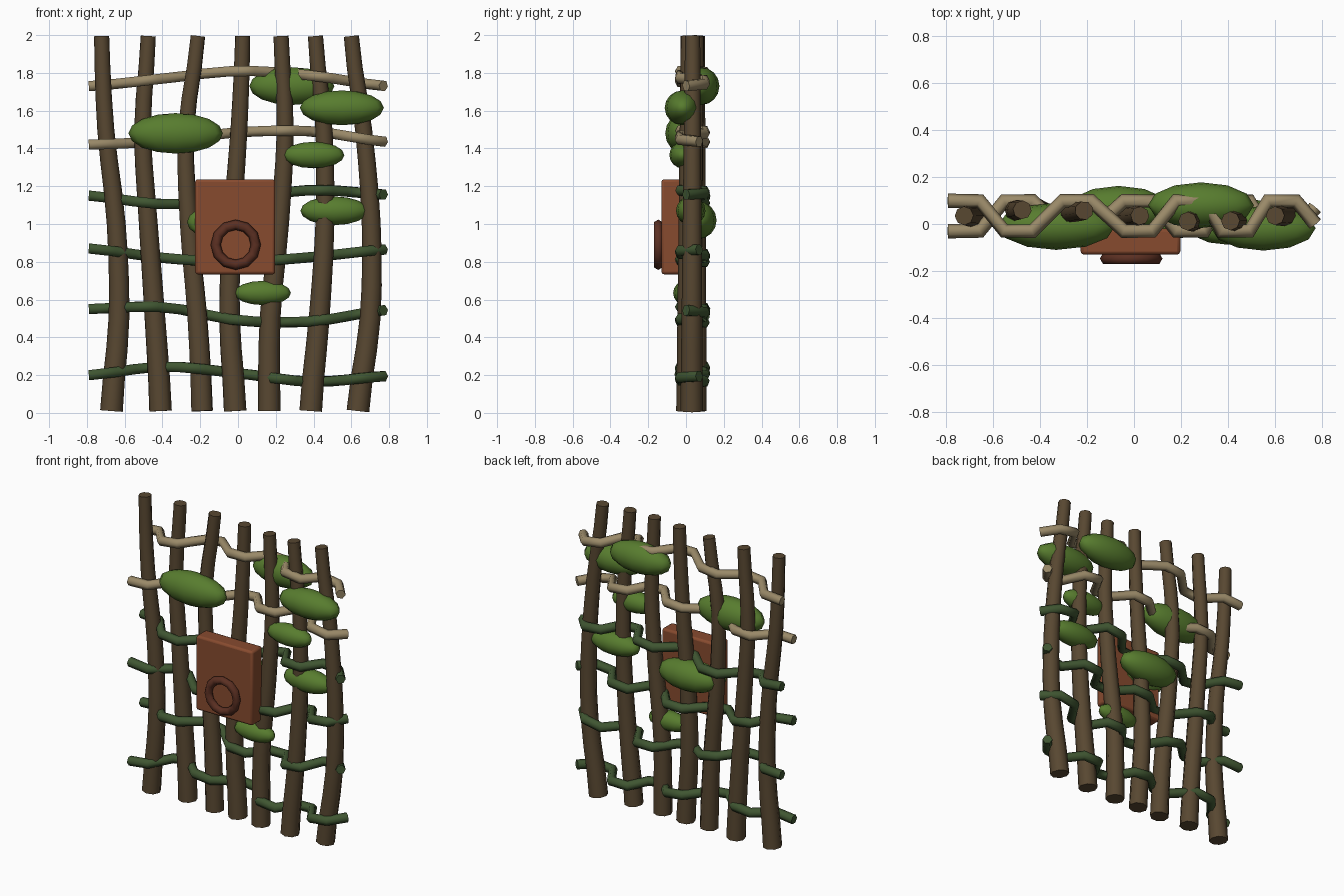
import bpy
import math
from mathutils import Vector

if "Cube" in bpy.data.objects:
    bpy.data.objects.remove(bpy.data.objects["Cube"])


def material(name, rgb):
    m = bpy.data.materials.new(name)
    m.use_nodes = True
    m.diffuse_color = (*rgb, 1)
    bsdf = m.node_tree.nodes["Principled BSDF"]
    bsdf.inputs["Base Color"].default_value = (*rgb, 1)
    bsdf.inputs["Roughness"].default_value = 0.9
    return m


BARK = material("bark brown", (0.098, 0.064, 0.031))
TAN = material("dry tan", (0.32, 0.25, 0.138))
VINE = material("vine green", (0.050, 0.092, 0.031))
LEAF = material("leaf green", (0.097, 0.203, 0.028))
CLAY = material("clay red", (0.245, 0.070, 0.028))
RUST = material("dark rust", (0.105, 0.029, 0.016))


def finish(obj, name, mat, angle):
    obj.name = name
    obj.data.materials.clear()
    obj.data.materials.append(mat)
    bpy.ops.object.select_all(action='DESELECT')
    obj.select_set(True)
    bpy.context.view_layer.objects.active = obj
    bpy.ops.object.shade_smooth_by_angle(angle=math.radians(angle))


def spline_value(values, t):
    """Smooth value at t (0..1) through evenly spaced values."""
    f = min(max(t, 0), 1) * (len(values) - 1)
    i = min(int(f), len(values) - 2)
    u = f - i
    a, b = values[i], values[i + 1]
    ma = (b - values[max(i - 1, 0)]) / 2
    mb = (values[min(i + 2, len(values) - 1)] - a) / 2
    return ((2*u**3 - 3*u*u + 1) * a + (u**3 - 2*u*u + u) * ma
            + (3*u*u - 2*u**3) * b + (u**3 - u*u) * mb)


def tube(name, points, radii, mat, resolution):
    curve = bpy.data.curves.new(name, 'CURVE')
    curve.dimensions = '3D'
    curve.bevel_depth = 1
    curve.bevel_resolution = resolution
    curve.use_fill_caps = True
    spline = curve.splines.new('POLY')
    spline.points.add(len(points) - 1)
    for p, co, r in zip(spline.points, points, radii):
        p.co = (*co, 1)
        p.radius = r
    obj = bpy.data.objects.new(name, curve)
    bpy.context.collection.objects.link(obj)
    bpy.ops.object.select_all(action='DESELECT')
    obj.select_set(True)
    bpy.context.view_layer.objects.active = obj
    bpy.ops.object.convert(target='MESH')
    finish(bpy.context.object, name, mat, 80)


# Upright stakes: sideways positions from foot to top, then depth of foot and top
STAKES = [
    ((-.67, -.63, -.645, -.70, -.722), .03, .035),
    ((-.41, -.44, -.475, -.505, -.475), .05, .06),
    ((-.19, -.215, -.26, -.275, -.212), .022, .057),
    ((-.015, -.045, -.03, .005, .025), .022, .035),
    ((.165, .17, .22, .25, .228), .012, .012),
    ((.385, .43, .46, .455, .41), .008, .013),
    ((.635, .70, .705, .665, .60), .03, .035),
]
BOTTOM, TOP, STEPS = 0.01, 1.995, 12
for i, (xs, y_foot, y_top) in enumerate(STAKES):
    ts = [k / STEPS for k in range(STEPS + 1)]
    pts = [Vector((spline_value(xs, t), y_foot + (y_top - y_foot) * t,
                   BOTTOM + (TOP - BOTTOM) * t)) for t in ts]
    tube(f"stake_{i + 1}", pts, [.06 - .02 * t for t in ts], BARK, 2)

# Woven rods: heights from one end to the other
RODS = [
    (.20, .245, .21, .165, .195),
    (.55, .56, .49, .485, .545),
    (.87, .82, .80, .825, .865),
    (1.15, 1.105, 1.13, 1.18, 1.155),
    (1.42, 1.44, 1.485, 1.49, 1.435),
    (1.73, 1.77, 1.81, 1.785, 1.73),
]
HALF, FRONT, BACK, WEAVE_LEVEL = .79, -.03, .098, .88
for j, zs in enumerate(RODS):
    side = FRONT if j % 2 == 0 else BACK
    plan = [(-HALF, side)]
    for xs, _, _ in STAKES:
        x = spline_value(xs, WEAVE_LEVEL)
        plan += [(x - .06, side), (x + .06, side)]
        side = FRONT + BACK - side
    plan.append((.77, .07 if j % 2 == 0 else 0))
    path = [Vector((x, y, spline_value(zs, (x + HALF) / (2 * HALF))))
            for x, y in plan]
    tube(f"woven_rod_{j + 1}", path, [.031] * len(path),
         TAN if j >= 4 else VINE, 1)

# Foliage clumps: centre and half sizes
CLUMPS = [
    ((-.33, -.01, 1.48), (.25, .10, .107)),
    ((-.065, .062, 1.02), (.22, .10, .10)),
    ((-.10, -.05, 1.01), (.17, .065, .09)),
    ((.285, .08, 1.73), (.225, .097, .10)),
    ((.55, -.018, 1.615), (.222, .095, .092)),
    ((.40, -.018, 1.365), (.163, .07, .07)),
    ((.51, .025, 1.07), (.18, .078, .076)),
    ((.13, -.005, .635), (.15, .063, .064)),
]
for i, (centre, size) in enumerate(CLUMPS):
    bpy.ops.mesh.primitive_uv_sphere_add(segments=12, ring_count=8, radius=1,
                                         location=centre)
    foliage = bpy.context.object
    foliage.scale = size
    finish(foliage, f"foliage_{i + 1}", LEAF, 80)

# Clay box with softened edges
bpy.ops.mesh.primitive_cube_add(size=1, location=(-.015, -.075, .985))
box = bpy.context.object
box.scale = (.424, .11, .503)
bpy.ops.object.transform_apply(location=False, rotation=False, scale=True)
bevel = box.modifiers.new("soft edges", 'BEVEL')
bevel.width = .014
bevel.segments = 2
finish(box, "clay_box", CLAY, 30)

# Ring on the front of the box
bpy.ops.mesh.primitive_torus_add(location=(-.012, -.147, .89),
                                 rotation=(math.pi / 2, 0, 0),
                                 major_segments=12, minor_segments=6,
                                 major_radius=.106, minor_radius=.027)
finish(bpy.context.object, "front_ring", RUST, 80)
